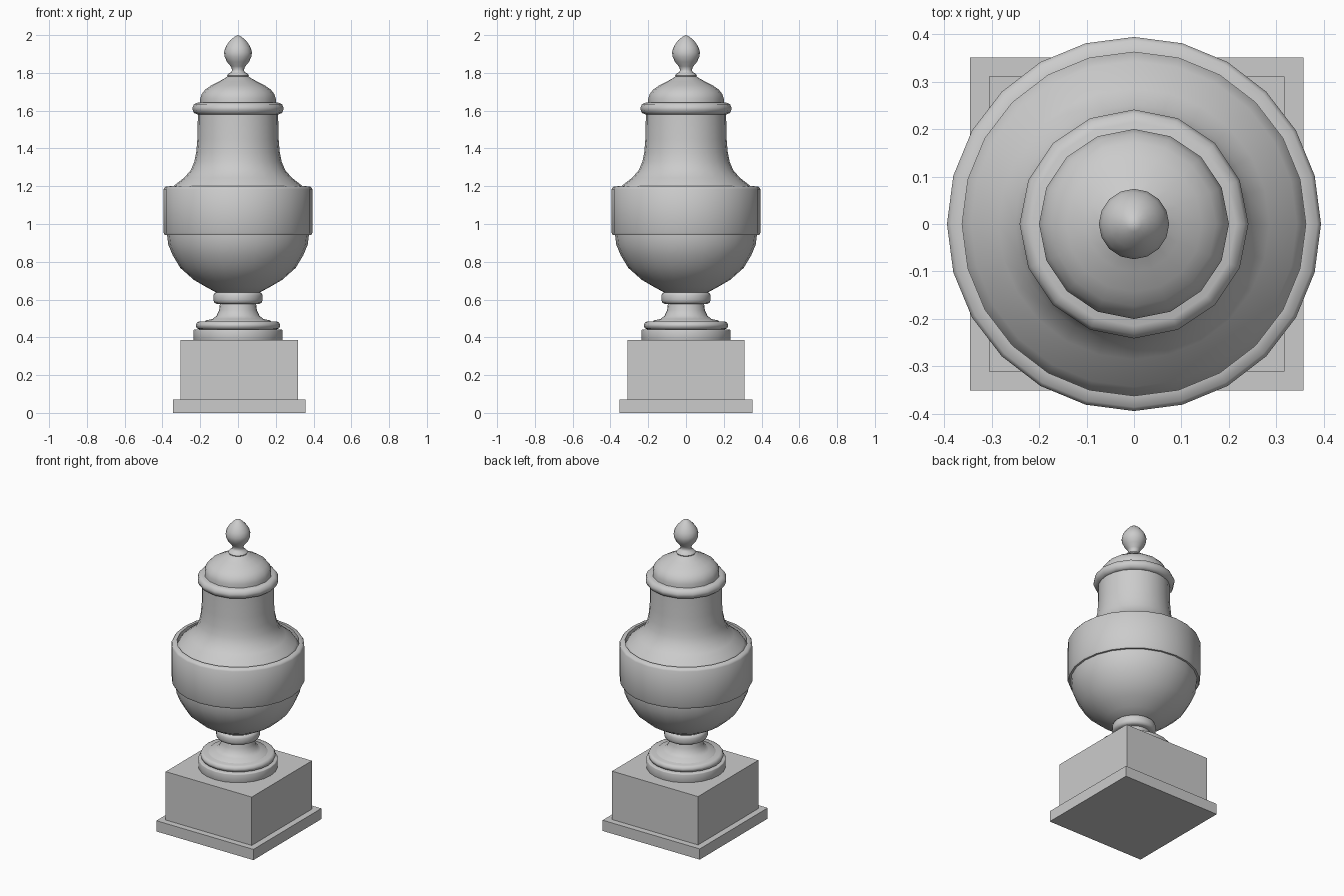
import bpy, bmesh
from math import radians, tau
from mathutils import Vector

cube = bpy.data.objects.get("Cube")
if cube:
    bpy.data.objects.remove(cube)

stone = bpy.data.materials.new("grey stone")
stone.use_nodes = True
GREY = (0.6, 0.6, 0.6, 1)
stone.diffuse_color = GREY
stone.node_tree.nodes["Principled BSDF"].inputs["Base Color"].default_value = GREY


def finish(name, bm, smooth):
    bmesh.ops.remove_doubles(bm, verts=bm.verts, dist=0.0005)
    bmesh.ops.recalc_face_normals(bm, faces=bm.faces)
    mesh = bpy.data.meshes.new(name)
    bm.to_mesh(mesh)
    bm.free()
    mesh.materials.append(stone)
    obj = bpy.data.objects.new(name, mesh)
    bpy.context.collection.objects.link(obj)
    if smooth:
        bpy.ops.object.select_all(action="DESELECT")
        obj.select_set(True)
        bpy.context.view_layer.objects.active = obj
        bpy.ops.object.shade_smooth_by_angle(angle=radians(smooth))
    return obj


def lathe(name, profile, sides, closed=False, smooth=50):
    """Turn a (radius, height) profile around the z axis."""
    bm = bmesh.new()
    verts = [bm.verts.new((r, 0, z)) for r, z in profile]
    pairs = list(zip(verts, verts[1:]))
    if closed:
        pairs.append((verts[-1], verts[0]))
    edges = [bm.edges.new(p) for p in pairs]
    bmesh.ops.spin(bm, geom=verts + edges, cent=(0, 0, 0), axis=(0, 0, 1),
                   angle=tau, steps=sides, use_merge=True)
    return finish(name, bm, smooth)


def block(name, half, low, high, x):
    bm = bmesh.new()
    bmesh.ops.create_cube(bm, size=1)
    for v in bm.verts:
        v.co = Vector((v.co.x * 2 * half + x, v.co.y * 2 * half,
                       low if v.co.z < 0 else high))
    return finish(name, bm, 0)


def moulding(name, radius, low, high, sides, round_off):
    """Disc with a rounded rim."""
    b = round_off
    lathe(name, [(0, low), (radius - b, low), (radius - b * .3, low + b * .3),
                 (radius, low + b), (radius, high - b),
                 (radius - b * .3, high - b * .3), (radius - b, high), (0, high)], sides)


# Square pedestal
block("plinth", .351, 0, .07, .006)
block("pedestal_block", .311, .07, .386, .006)

# Turned foot and stem
moulding("foot_disc", .236, .38, .442, 24, .006)
moulding("foot_ring", .223, .442, .484, 24, .018)
lathe("stem", [(.185, .475), (.17, .49), (.135, .497), (.113, .515),
               (.1, .545), (.094, .59)], 24)
moulding("stem_collar", .13, .577, .64, 24, .018)

# Bowl, shoulder and neck
lathe("urn_body", [(0, .63), (.11, .635), (.17, .667), (.235, .705), (.306, .768),
                   (.346, .835), (.369, .89), (.376, .945), (.377, 1.1),
                   (.363, 1.17), (.343, 1.2), (.285, 1.245), (.25, 1.285),
                   (.231, 1.33), (.221, 1.38), (.215, 1.45), (.212, 1.6)], 24)
lathe("belly_band", [(.365, .942), (.388, .942), (.394, .955), (.394, 1.185),
                     (.386, 1.197), (.362, 1.2), (.362, 1.15)], 24, closed=True)

# Lid
moulding("lid_collar", .241, 1.58, 1.642, 16, .026)
lathe("lid_dome", [(.2, 1.63), (.2, 1.665), (.191, 1.69), (.173, 1.712),
                   (.143, 1.733), (.1, 1.755), (.07, 1.771), (.054, 1.782),
                   (0, 1.785)], 16)

# Finial
lathe("finial", [(.053, 1.775), (.058, 1.786), (.05, 1.797), (.036, 1.803),
                 (.031, 1.817), (.039, 1.835), (.058, 1.858), (.071, 1.885),
                 (.074, 1.908), (.067, 1.935), (.051, 1.96), (.034, 1.979),
                 (.016, 1.993), (0, 2)], 16)
